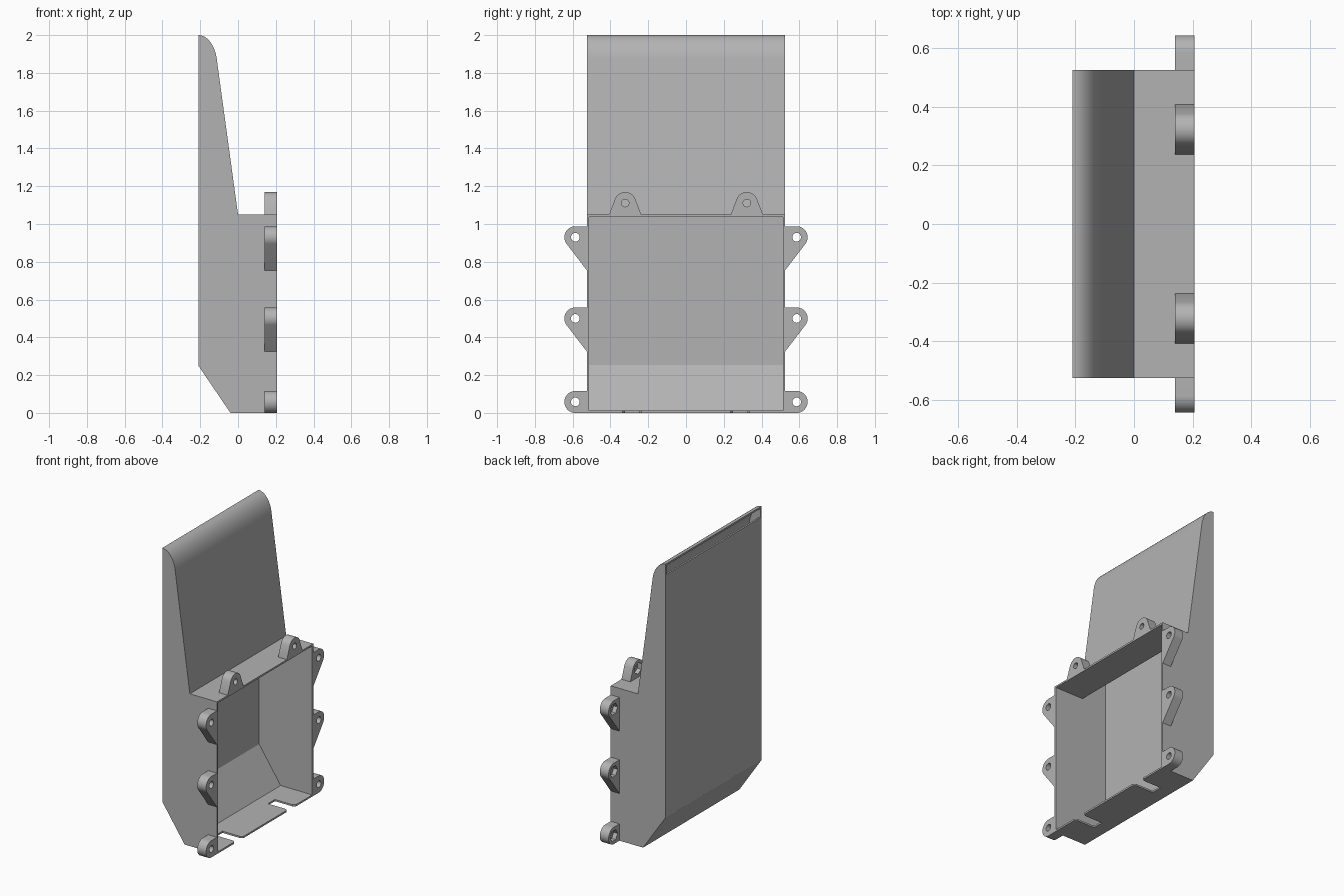
import bpy, bmesh, math
from mathutils import Vector

cube = bpy.data.objects.get("Cube")
if cube:
    bpy.data.objects.remove(cube, do_unlink=True)

grey = bpy.data.materials.new("plain grey")
grey.use_nodes = True
COLOUR = (0.45, 0.45, 0.45, 1)
grey.diffuse_color = COLOUR
grey.node_tree.nodes["Principled BSDF"].inputs["Base Color"].default_value = COLOUR

HALF = 0.525      # half width of the housing
WALL = 0.012      # wall thickness
FRONT = 0.207     # plane of the open mouth
ROOF = 1.05       # height of the lower box


def prism(name, points, axis, low, high):
    """Extrude a 2D profile along one axis; the profile uses the other two in order."""
    def place(p, d):
        co = list(p)
        co.insert(axis, d)
        return Vector(co)
    bm = bmesh.new()
    face = bm.faces.new([bm.verts.new(place(p, low)) for p in points])
    ext = bmesh.ops.extrude_face_region(bm, geom=[face])
    offset = place((0, 0), high - low)
    bmesh.ops.translate(bm, vec=offset, verts=[v for v in ext["geom"] if isinstance(v, bmesh.types.BMVert)])
    bmesh.ops.recalc_face_normals(bm, faces=bm.faces)
    mesh = bpy.data.meshes.new(name)
    bm.to_mesh(mesh)
    bm.free()
    mesh.materials.append(grey)
    obj = bpy.data.objects.new(name, mesh)
    bpy.context.collection.objects.link(obj)
    return obj


def activate(obj):
    bpy.ops.object.select_all(action="DESELECT")
    obj.select_set(True)
    bpy.context.view_layer.objects.active = obj


def cut(obj, cutter):
    cutter.hide_render = True
    mod = obj.modifiers.new("cut", "BOOLEAN")
    mod.operation = "DIFFERENCE"
    mod.solver = "EXACT"
    mod.object = cutter
    activate(obj)
    bpy.ops.object.modifier_apply(modifier=mod.name)
    bpy.data.objects.remove(cutter, do_unlink=True)


def arc(cx, cy, rx, ry, start, end, steps):
    angles = [start + (end - start) * i / steps for i in range(steps + 1)]
    return [(cx + rx * math.cos(a), cy + ry * math.sin(a)) for a in angles]


# Housing: lower box with a tapering hood and rounded crest
BACK = -0.21
crest = arc(BACK, 1.84, 0.1, 0.16, math.radians(8), math.pi / 2, 16)
housing = prism("housing", [(FRONT, 0), (-0.04, 0), (BACK, 0.25)] + crest[::-1]
                + [(0, ROOF), (FRONT, ROOF)], 1, -HALF, HALF)

# Hollow interior, open at the mouth and through a slot at the top of the back
inner_crest = arc(BACK, 1.84, 0.1 - WALL, 0.16 - WALL, math.radians(8), math.pi / 2, 16)
cavity = prism("cavity", [(FRONT + 0.1, WALL), (-0.034, WALL), (BACK + WALL, 0.254),
                          (BACK + WALL, 1.925), (BACK - 0.1, 1.925), (BACK - 0.1, 2 - WALL)]
               + inner_crest[::-1] + [(-0.011, ROOF - WALL), (FRONT + 0.1, ROOF - WALL)],
               1, WALL - HALF, HALF - WALL)
cut(housing, cavity)

# Two flared slots in the floor, open towards the mouth
for side in (-1, 1):
    mid, w = side * 0.286, 0.038
    outline = [(0.055, mid - w), (0.19, mid - w), (FRONT + 0.01, mid - w - 0.02),
               (FRONT + 0.01, mid + w + 0.02), (0.19, mid + w), (0.055, mid + w)]
    cut(housing, prism("slot", outline, 2, -0.05, WALL + 0.02))

# Screw lugs: rounded tip joined to the wall by tangent flanks
R, REACH, LUG_BACK = 0.058, 0.061, 0.14


def lug(name, origin, out, up, foot_up, foot_down, hole):
    """out and up are 2D directions in the y-z plane; feet are spreads along the wall."""
    def tangent(foot):
        return math.atan2(foot, -REACH) - math.acos(R / math.hypot(foot, REACH))

    def world(p):
        return (origin[0] + p[0] * out[0] + p[1] * up[0],
                origin[1] + p[0] * out[1] + p[1] * up[1])
    tip = arc(REACH, 0, R, R, -tangent(foot_down), tangent(foot_up), 20)
    outline = [(-0.006, foot_up), (-0.006, -foot_down), (0, -foot_down)] + tip + [(0, foot_up)]
    body = prism(name, [world(p) for p in outline], 0, LUG_BACK, FRONT)
    # Round screw hole and hexagonal nut recess behind it
    for r, sides, end in ((hole, 24, FRONT + 0.05), (0.04, 6, LUG_BACK + 0.03)):
        ring = arc(REACH, 0, r, r, 0, 2 * math.pi, sides)[:-1]
        cut(body, prism("bore", [world(p) for p in ring], 0, LUG_BACK - 0.05, end))


for side, label in ((-1, "right"), (1, "left")):
    for level, z, foot in (("lower", R, R), ("middle", 0.5, 0.175), ("upper", 0.93, 0.175)):
        lug(f"{level}_lug_{label}", (side * HALF, z), (side, 0), (0, 1), R, foot, 0.023)
    lug(f"top_lug_{label}", (side * 0.322, ROOF), (0, 1), (1, 0), 0.085, 0.085, 0.02)

# Smooth the curves, keep the edges
for obj in bpy.context.collection.objects:
    if obj.type == "MESH" and grey.name in obj.data.materials:
        activate(obj)
        bpy.ops.object.shade_smooth_by_angle(angle=math.radians(25))
